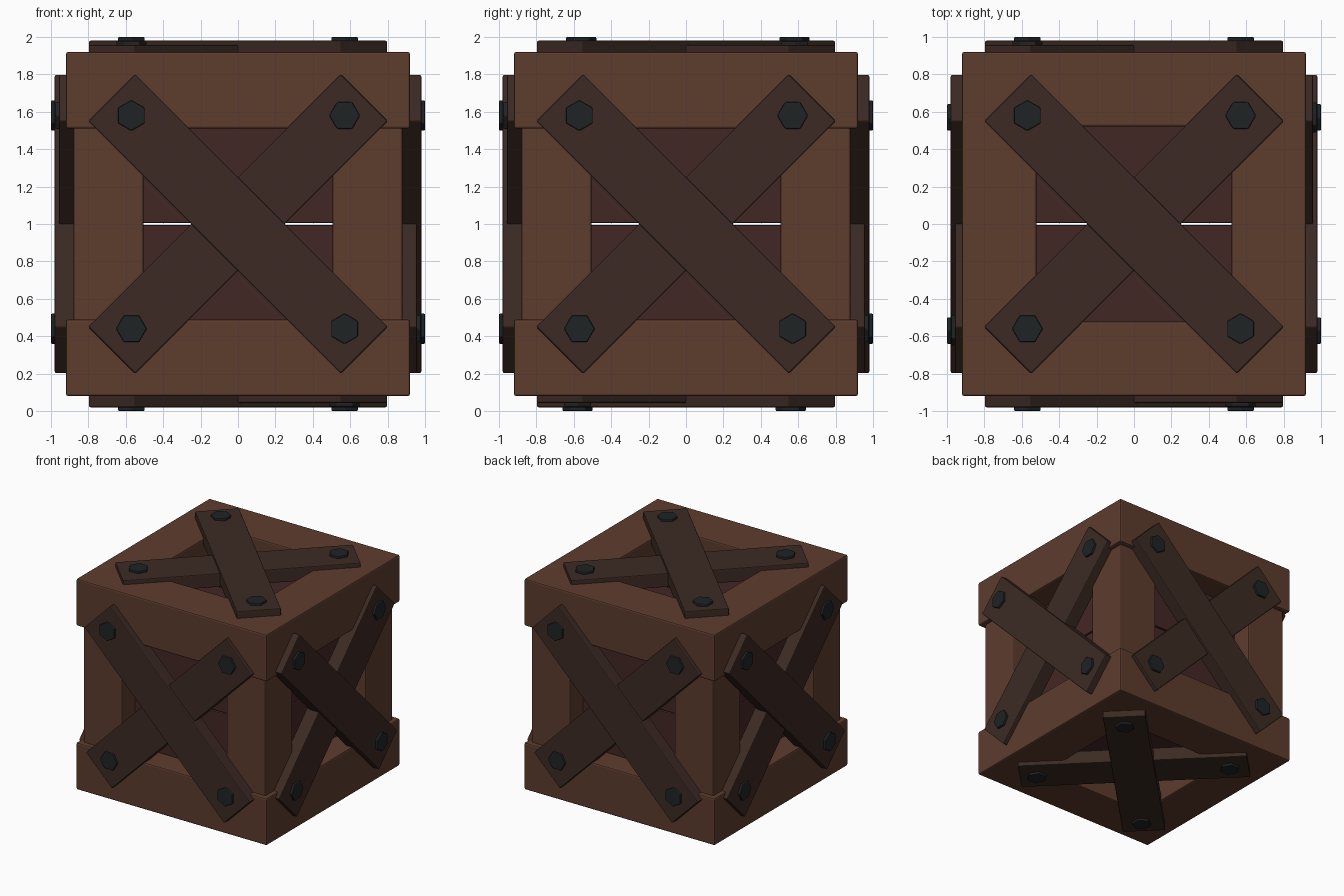
import bpy, bmesh
from math import radians
from mathutils import Matrix, Vector

if "Cube" in bpy.data.objects:
    bpy.data.objects.remove(bpy.data.objects["Cube"])


def material(name, rgb):
    m = bpy.data.materials.new(name)
    m.diffuse_color = (*rgb, 1)
    m.use_nodes = True
    m.node_tree.nodes["Principled BSDF"].inputs["Base Color"].default_value = m.diffuse_color
    return m


FRAME = material("frame_wood", (0.11, 0.045, 0.027))
BRACE = material("brace_wood", (0.045, 0.023, 0.017))
PANEL = material("panel_wood", (0.055, 0.020, 0.018))
IRON = material("bolt_iron", (0.013, 0.017, 0.018))


def finish(name, bm, mat, matrix, bevel):
    bmesh.ops.recalc_face_normals(bm, faces=bm.faces)
    if bevel:
        sharp = [e for e in bm.edges if e.calc_face_angle(0) > radians(25)]
        bmesh.ops.bevel(bm, geom=sharp, offset=bevel, segments=2,
                        profile=0.5, affect='EDGES')
    bm.transform(matrix)
    me = bpy.data.meshes.new(name)
    bm.to_mesh(me)
    bm.free()
    me.materials.append(mat)
    ob = bpy.data.objects.new(name, me)
    bpy.context.collection.objects.link(ob)
    return ob


def box(name, size, loc, mat, matrix=Matrix(), bevel=0.012):
    bm = bmesh.new()
    bmesh.ops.create_cube(bm, size=1)
    bm.transform(Matrix.Translation(loc) @ Matrix.Diagonal((*size, 1)))
    return finish(name, bm, mat, matrix, bevel)


def ring(name, outer, inner, z0, z1):
    """Square timber ring made by joining four corner profiles."""
    bm = bmesh.new()
    corners = []
    for sx, sy in ((-1, -1), (1, -1), (1, 1), (-1, 1)):
        corners.append([bm.verts.new((sx * r, sy * r, z)) for r, z in
                        ((outer, z0), (outer, z1), (inner, z1), (inner, z0))])
    for i in range(4):
        a, b = corners[i], corners[(i + 1) % 4]
        for j in range(4):
            k = (j + 1) % 4
            bm.faces.new((a[j], b[j], b[k], a[k]))
    return finish(name, bm, FRAME, Matrix(), 0.012)


def bolt(name, x, z, y_out, turn, matrix):
    bm = bmesh.new()
    bmesh.ops.create_cone(bm, cap_ends=True, segments=6,
                          radius1=0.082, radius2=0.082, depth=0.06)
    bm.transform(Matrix.Translation((x, -(y_out - 0.03), z))
                 @ Matrix.Rotation(radians(90), 4, 'X')
                 @ Matrix.Rotation(radians(turn), 4, 'Z'))
    return finish(name, bm, IRON, matrix, 0.006)


# Timber frame: two rings and four slightly inset posts
ring("bottom_frame", 0.92, 0.52, 0.08, 0.49)
ring("top_frame", 0.92, 0.52, 1.51, 1.92)
for sx in (-1, 1):
    for sy in (-1, 1):
        box("corner_post", (0.375, 0.375, 1.1),
            (sx * 0.6925, sy * 0.6925, 1.0), FRAME)

# Each side is modelled as the front, then turned into place
sides = {
    "front": Matrix(),
    "right": Matrix.Rotation(radians(90), 4, 'Z'),
    "back": Matrix.Rotation(radians(180), 4, 'Z'),
    "left": Matrix.Rotation(radians(270), 4, 'Z'),
    "top": Matrix.Rotation(radians(-90), 4, 'X'),
    "bottom": Matrix.Rotation(radians(90), 4, 'X'),
}
for side, rot in sides.items():
    place = Matrix.Translation((0, 0, 1)) @ rot
    # Recessed boards with a thin gap between them
    for s in (-1, 1):
        box(side + "_panel_board", (1.2, 0.08, 0.595),
            (0, -0.66, s * 0.3025), PANEL, place, 0.006)
    # Crossed braces with a bolt at each end
    for label, angle, y_out, turn in (("over", 45, 0.98, 0),
                                      ("under", -45, 0.957, 30)):
        box(f"{side}_{label}_brace", (1.91, 0.12, 0.354),
            (0, -(y_out - 0.06), 0), BRACE,
            place @ Matrix.Rotation(radians(angle), 4, 'Y'), 0.008)
        for s in (-1, 1):
            z = -s * 0.57 if angle > 0 else s * 0.57
            bolt(f"{side}_{label}_bolt", s * 0.57, z + 0.01,
                 y_out + 0.02, turn, place)
